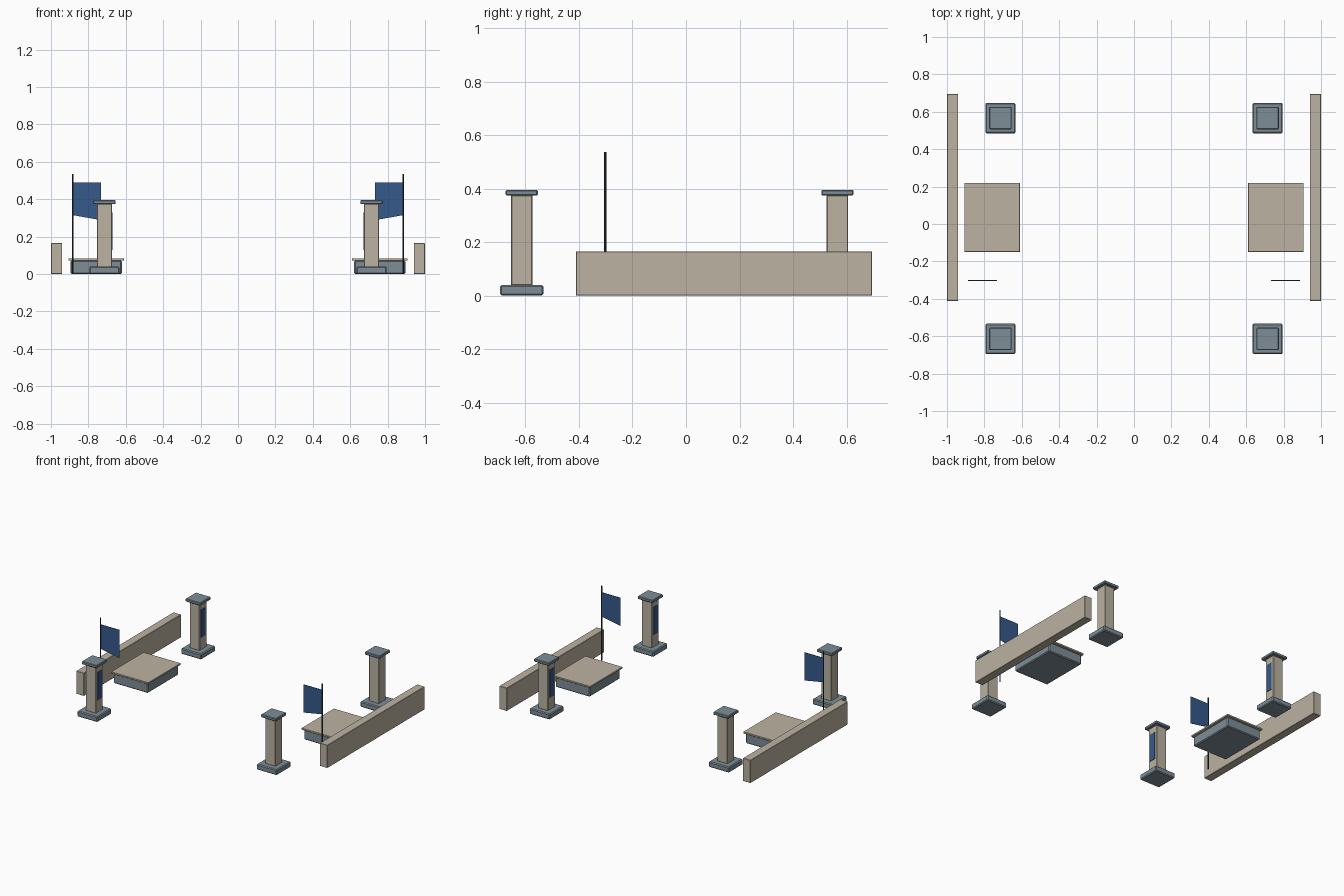
import bpy, bmesh
from mathutils import Matrix

if "Cube" in bpy.data.objects:
    bpy.data.objects.remove(bpy.data.objects["Cube"])


def material(name, rgb):
    m = bpy.data.materials.new(name)
    m.diffuse_color = (*rgb, 1)
    m.use_nodes = True
    m.node_tree.nodes["Principled BSDF"].inputs["Base Color"].default_value = m.diffuse_color
    return m


STONE = material("sandstone", (0.50, 0.45, 0.36))
SLATE = material("slate", (0.21, 0.27, 0.31))
BLUE = material("blue_cloth", (0.035, 0.10, 0.26))
DARK = material("dark_metal", (0.03, 0.04, 0.05))


def finish(name, bm, mat, bevel=0.0):
    bmesh.ops.recalc_face_normals(bm, faces=bm.faces)
    me = bpy.data.meshes.new(name)
    bm.to_mesh(me)
    bm.free()
    me.materials.append(mat)
    ob = bpy.data.objects.new(name, me)
    bpy.context.collection.objects.link(ob)
    if bevel:
        b = ob.modifiers.new("bevel", 'BEVEL')
        b.width, b.segments = bevel, 1
    return ob


def box(name, cx, cy, sx, sy, z0, z1, mat, bevel=0.0):
    bm = bmesh.new()
    bmesh.ops.create_cube(bm, size=1, matrix=Matrix.Translation((cx, cy, (z0 + z1) / 2))
                          @ Matrix.Diagonal((sx, sy, z1 - z0, 1)))
    return finish(name, bm, mat, bevel)


for side, s in (("left", -1), ("right", 1)):
    # long boundary wall
    box(f"{side}_wall", s * 0.97, 0.142, 0.06, 1.106, 0, 0.165, STONE, 0.002)

    # low platform with overhanging slab
    box(f"{side}_platform_base", s * 0.758, 0.035, 0.274, 0.346, 0, 0.072, SLATE, 0.006)
    box(f"{side}_platform_slab", s * 0.758, 0.035, 0.296, 0.368, 0.072, 0.084, STONE, 0.001)

    # pillars with inward-facing banners
    for end, y in (("front", -0.614), ("back", 0.566)):
        n = f"{side}_{end}_pillar"
        x = s * 0.714
        box(n + "_base", x, y, 0.162, 0.162, 0, 0.04, SLATE, 0.006)
        box(n + "_shaft", x, y, 0.08, 0.08, 0.038, 0.376, STONE, 0.003)
        box(n + "_cap", x, y, 0.12, 0.12, 0.374, 0.395, SLATE, 0.004)
        box(n + "_banner", x - s * 0.041, y, 0.005, 0.046, 0.128, 0.328, BLUE)

    # flagpole
    bm = bmesh.new()
    bmesh.ops.create_cone(bm, cap_ends=True, segments=8, radius1=0.004, radius2=0.004,
                          depth=0.536, matrix=Matrix.Translation((s * 0.883, -0.302, 0.268)))
    finish(f"{side}_flagpole", bm, DARK)

    # flag with slanted lower edge
    bm = bmesh.new()
    outline = [(0.883, 0.315), (0.733, 0.288), (0.733, 0.49), (0.883, 0.49)]
    face = bm.faces.new([bm.verts.new((s * x, -0.3035, z)) for x, z in outline])
    ext = bmesh.ops.extrude_face_region(bm, geom=[face])
    bmesh.ops.translate(bm, vec=(0, 0.003, 0),
                        verts=[g for g in ext["geom"] if isinstance(g, bmesh.types.BMVert)])
    finish(f"{side}_flag", bm, BLUE)
